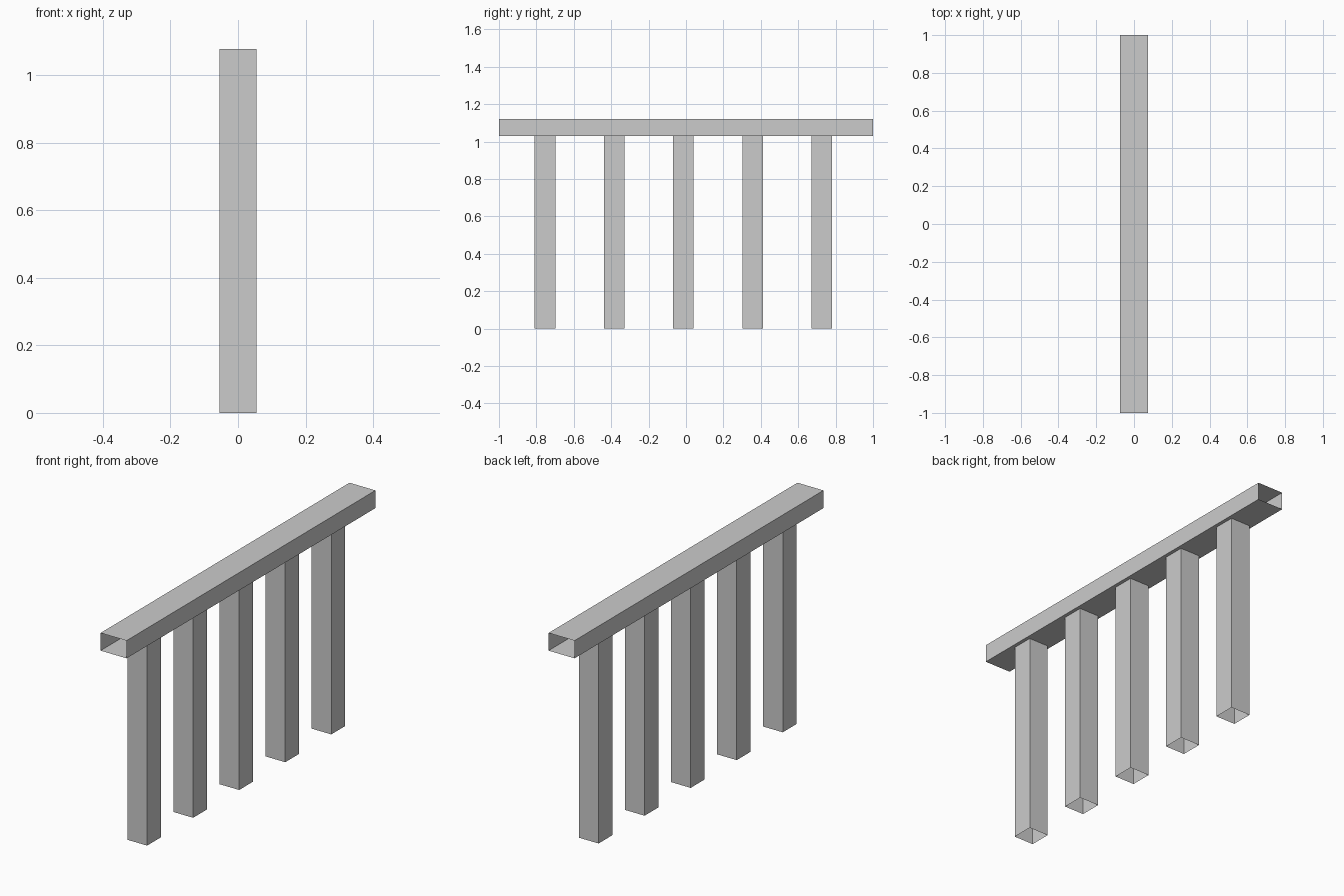
import bpy
import bmesh
from mathutils import Matrix

if "Cube" in bpy.data.objects:
    bpy.data.objects.remove(bpy.data.objects["Cube"])


def open_tube(name, size, centre, axis):
    """Box with the two faces across the given axis removed."""
    bm = bmesh.new()
    bmesh.ops.create_cube(bm, size=1)
    bm.normal_update()
    caps = [f for f in bm.faces if abs(f.normal[axis]) > 0.9]
    bmesh.ops.delete(bm, geom=caps, context='FACES')
    bmesh.ops.transform(bm, matrix=Matrix.Diagonal((*size, 1)), verts=bm.verts)
    mesh = bpy.data.meshes.new(name)
    bm.to_mesh(mesh)
    bm.free()
    obj = bpy.data.objects.new(name, mesh)
    obj.location = centre
    bpy.context.collection.objects.link(obj)


# Handrail: hollow, open at both ends
open_tube("top_rail", (0.146, 2.0, 0.09), (0, 0, 1.075), axis=1)

# Five evenly spaced hollow posts, reaching halfway into the rail
POST_HEIGHT = 1.077
for i in range(5):
    open_tube(f"post_{i + 1}", (0.11, 0.11, POST_HEIGHT),
              (0, -0.754 + 0.37 * i, POST_HEIGHT / 2), axis=2)
